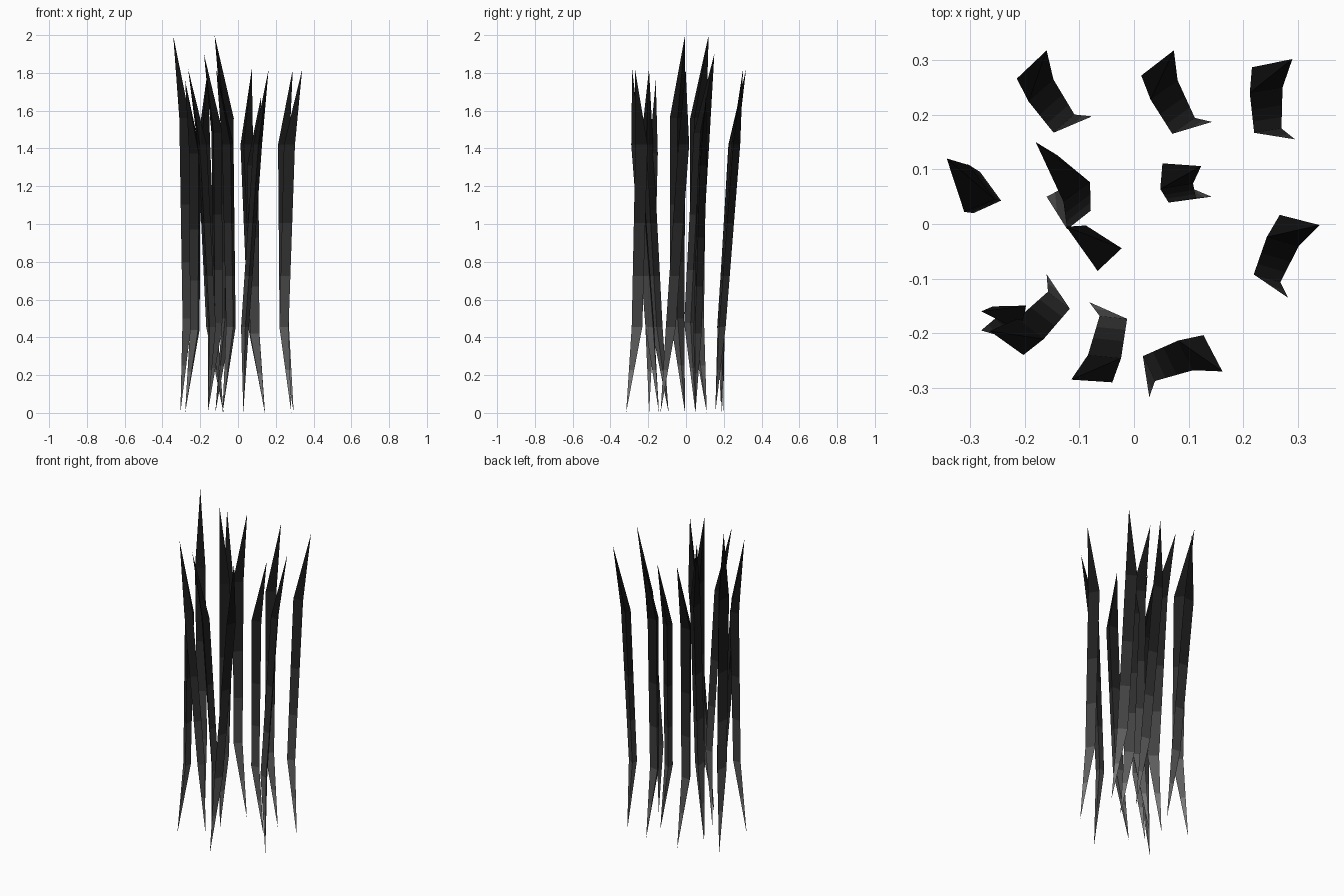
import bpy
import math
from mathutils import Vector, Matrix

if "Cube" in bpy.data.objects:
    bpy.data.objects.remove(bpy.data.objects["Cube"])

# One spiky three-sided blade, given relative to its root: height fraction and xy corners
LOW = (0.25, [(-.075, .012), (-.025, .020), (-.073, .055)])
HIGH = (0.78, [(-.083, .085), (-.023, .095), (-.079, .132)])
TIP = Vector((-.005, .147))

# Grey at the root fading to black at the tip
SHADES = [.19, .11, .055, .028, .014, .007]
mats = []
for i, s in enumerate(SHADES):
    m = bpy.data.materials.new(f"blade_shade_{i + 1}")
    m.diffuse_color = (s, s, s, 1)
    m.use_nodes = True
    m.node_tree.nodes["Principled BSDF"].inputs["Base Color"].default_value = m.diffuse_color
    mats.append(m)


def blade(name, root, tip, height, turn, size=1.0):
    rot = Matrix.Rotation(math.radians(turn), 2)
    root, tip = Vector(root), Vector(tip)
    lean = tip - root - rot @ TIP * size      # shear so the tip lands where wanted

    def place(f, corners):
        return [Vector((*(root + rot @ Vector(c) * size + lean * f), f * height)) for c in corners]

    low, high = place(*LOW), place(*HIGH)
    bottom, top = Vector((*root, 0)), Vector((*tip, height))

    def mix(t):
        return [a.lerp(b, t) for a, b in zip(low, high)]

    # Rings between the two ends, one per colour band
    rings = [[bottom.lerp(p, .5) for p in low], low, mix(.28), mix(.57), high]
    verts = [bottom] + [p for r in rings for p in r] + [top]
    faces, bands = [], []
    last = len(verts) - 1
    for k in range(3):
        n = (k + 1) % 3
        faces.append((0, 1 + n, 1 + k))
        bands.append(0)
        for r in range(len(rings) - 1):
            a, b = 1 + 3 * r, 4 + 3 * r
            faces.append((a + k, a + n, b + n, b + k))
            bands.append(r + 1)
        faces.append((last - 3 + k, last - 3 + n, last))
        bands.append(len(rings))

    mesh = bpy.data.meshes.new(name)
    mesh.from_pydata(verts, [], faces)
    for m in mats:
        mesh.materials.append(m)
    for poly, band in zip(mesh.polygons, bands):
        poly.material_index = band
    obj = bpy.data.objects.new(name, mesh)
    bpy.context.collection.objects.link(obj)


# Leaning blades round the outside
blade("blade_back_left", (-.077, .197), (-.160, .318), 1.82, 32)
blade("blade_back_middle", (.143, .187), (.073, .318), 1.82, 26)
blade("blade_back_right", (.295, .155), (.290, .302), 1.82, 0)
blade("blade_right", (.282, -.135), (.340, -.002), 1.82, -25.5)
blade("blade_front_right", (.028, -.317), (.162, -.270), 1.82, -73)
blade("blade_front_middle", (-.082, -.143), (-.115, -.285), 1.82, 165)
blade("blade_front_left", (-.160, -.092), (-.264, -.196), 1.82, 133)

# Short upright blades
blade("blade_short_right", (.142, .050), (.123, .106), 1.68, 0)
blade("blade_short_left", (-.280, -.195), (-.280, -.160), 1.76, 172)

# Tall upright blades
blade("blade_tall_left", (-.305, .110), (-.343, .120), 2.0, 117, 1.28)
blade("blade_tall_back", (-.160, .050), (-.180, .150), 1.90, 131, 1.28)
blade("blade_tall_middle", (-.120, -.005), (-.124, -.005), 2.0, 138, 1.28)
